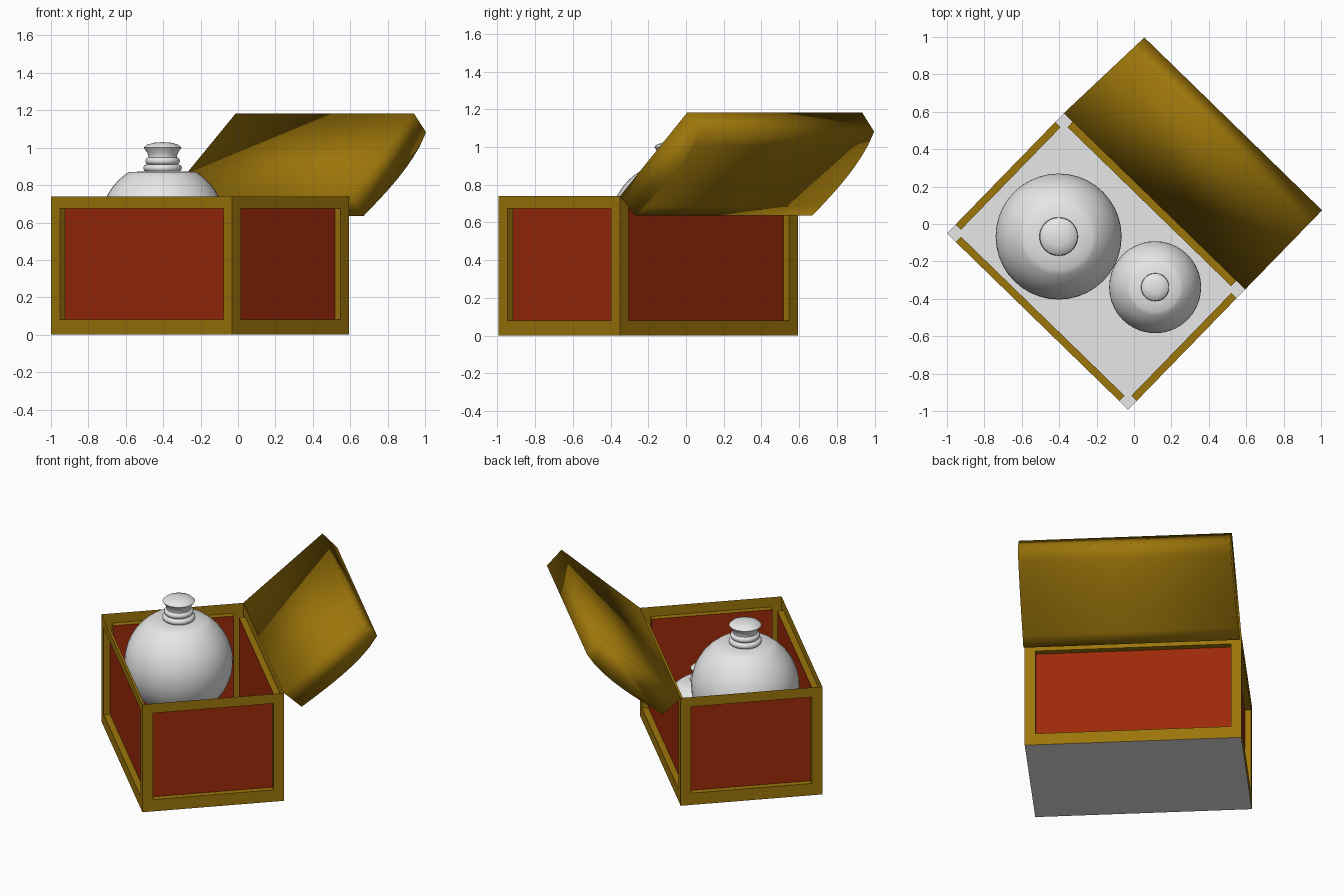
import bpy, bmesh, math
from mathutils import Matrix

old = bpy.data.objects.get("Cube")
if old:
    bpy.data.objects.remove(old)

LENGTH, DEPTH, HEIGHT = 1.352, 0.897, 0.74
PLACE = Matrix.Translation((-0.203, -0.2, 0)) @ Matrix.Rotation(math.radians(-44.2), 4, "Z")


def material(name, rgb):
    mat = bpy.data.materials.new(name)
    mat.use_nodes = True
    mat.diffuse_color = (*rgb, 1)
    mat.node_tree.nodes["Principled BSDF"].inputs["Base Color"].default_value = (*rgb, 1)
    return mat


gold = material("antique gold", (0.335, 0.18, 0.003))
red = material("brick red", (0.335, 0.023, 0.003))
white = material("pale grey", (0.8, 0.8, 0.8))


def add_object(name, bm, mats):
    mesh = bpy.data.meshes.new(name)
    bm.to_mesh(mesh)
    bm.free()
    obj = bpy.data.objects.new(name, mesh)
    for mat in mats:
        mesh.materials.append(mat)
    bpy.context.collection.objects.link(obj)
    return obj


def smooth(obj, angle):
    bpy.ops.object.select_all(action="DESELECT")
    obj.select_set(True)
    bpy.context.view_layer.objects.active = obj
    bpy.ops.object.shade_smooth_by_angle(angle=math.radians(angle))


# Open box: gold frame, pale floor, recessed red panels
bm = bmesh.new()
bmesh.ops.create_cube(bm, size=1)
bmesh.ops.scale(bm, vec=(LENGTH, DEPTH, HEIGHT), verts=bm.verts)
bmesh.ops.translate(bm, vec=(0, 0, HEIGHT / 2), verts=bm.verts)
bm.normal_update()
top = [f for f in bm.faces if f.normal.z > 0.9]
bmesh.ops.delete(bm, geom=top, context="FACES_ONLY")
sides = []
for face in bm.faces:
    if face.normal.z < -0.9:
        face.material_index = 2
    else:
        sides.append(face)
bmesh.ops.inset_individual(bm, faces=sides, thickness=0.066, depth=0, use_even_offset=True)
for face in sides:
    for v in face.verts:
        if v.co.z < HEIGHT / 2:
            v.co.z += 0.015
    normal = face.normal.copy()
    result = bmesh.ops.extrude_face_region(bm, geom=[face])["geom"]
    panel = next(g for g in result if isinstance(g, bmesh.types.BMFace))
    bmesh.ops.translate(bm, vec=normal * -0.04, verts=panel.verts)
    panel.material_index = 1
    if face.is_valid:
        bmesh.ops.delete(bm, geom=[face], context="FACES_ONLY")
box = add_object("open_box", bm, [gold, red, white])
box.matrix_world = PLACE

# Tilted lid: flat inner face and bowed outer face, as an extruded profile
hinge, tip = (0, 0), (0.497, 0.443)
outer_tip, outer_low = (0.59, 0.342), (0.112, -0.104)
profile = [hinge, tip]
STEPS = 8
for i in range(STEPS + 1):
    t = i / STEPS
    bow = 0.034 * math.sin(math.pi * t ** 0.75)
    y = outer_tip[0] + (outer_low[0] - outer_tip[0]) * t + bow * 0.66
    z = outer_tip[1] + (outer_low[1] - outer_tip[1]) * t - bow * 0.75
    profile.append((y, z))
bm = bmesh.new()
end = bm.faces.new([bm.verts.new((-LENGTH / 2, DEPTH / 2 + y, HEIGHT + z)) for y, z in profile])
swept = bmesh.ops.extrude_face_region(bm, geom=[end])["geom"]
bmesh.ops.translate(bm, vec=(LENGTH, 0, 0),
                    verts=[g for g in swept if isinstance(g, bmesh.types.BMVert)])
if len([f for f in bm.faces if len(f.verts) == len(profile)]) < 2:
    bm.faces.new([v for v in bm.verts if v.co.x < 0])
# The far end tapers a little toward the tip
for v in bm.verts:
    if v.co.x < 0:
        v.co.x += 0.045 * (v.co.y - DEPTH / 2)
bmesh.ops.recalc_face_normals(bm, faces=bm.faces)
lid = add_object("tilted_lid", bm, [gold])
lid.matrix_world = PLACE
smooth(lid, 180)

# Round jars: ball body with flat base and shoulder, two neck rings, flared stopper
BODY, CENTRE, SHOULDER = 0.337, 0.215, 0.5
low_angle = -math.asin(CENTRE / BODY)
high_angle = math.asin((SHOULDER - CENTRE) / BODY)
jar_profile = [(0, 0)]
for i in range(19):
    a = low_angle + (high_angle - low_angle) * i / 18
    jar_profile.append((BODY * math.cos(a), CENTRE + BODY * math.sin(a)))
for radius, low, high in ((0.103, 0.503, 0.54), (0.092, 0.54, 0.578)):
    for i in range(7):
        a = math.pi * (i / 6 - 0.5)
        jar_profile.append((radius - 0.016 + 0.016 * math.cos(a),
                            (low + high) / 2 + (high - low) / 2 * math.sin(a)))
jar_profile += [(0.076, 0.583), (0.082, 0.603), (0.101, 0.63), (0.085, 0.645), (0.05, 0.656), (0, 0.66)]


def jar(name, x, y, z, scale):
    bm = bmesh.new()
    verts = [bm.verts.new((r, 0, h)) for r, h in jar_profile]
    edges = [bm.edges.new(pair) for pair in zip(verts, verts[1:])]
    bmesh.ops.spin(bm, geom=verts + edges, cent=(0, 0, 0), axis=(0, 0, 1),
                   angle=math.tau, steps=40, use_duplicate=False)
    bmesh.ops.remove_doubles(bm, verts=bm.verts, dist=0.0005)
    bmesh.ops.recalc_face_normals(bm, faces=bm.faces)
    obj = add_object(name, bm, [white])
    obj.location = (x, y, z)
    obj.scale = (scale, scale, scale)
    smooth(obj, 40)


jar("large_jar", -0.403, -0.067, 0.37, 1)
jar("small_jar", 0.113, -0.338, 0.004, 0.73)
